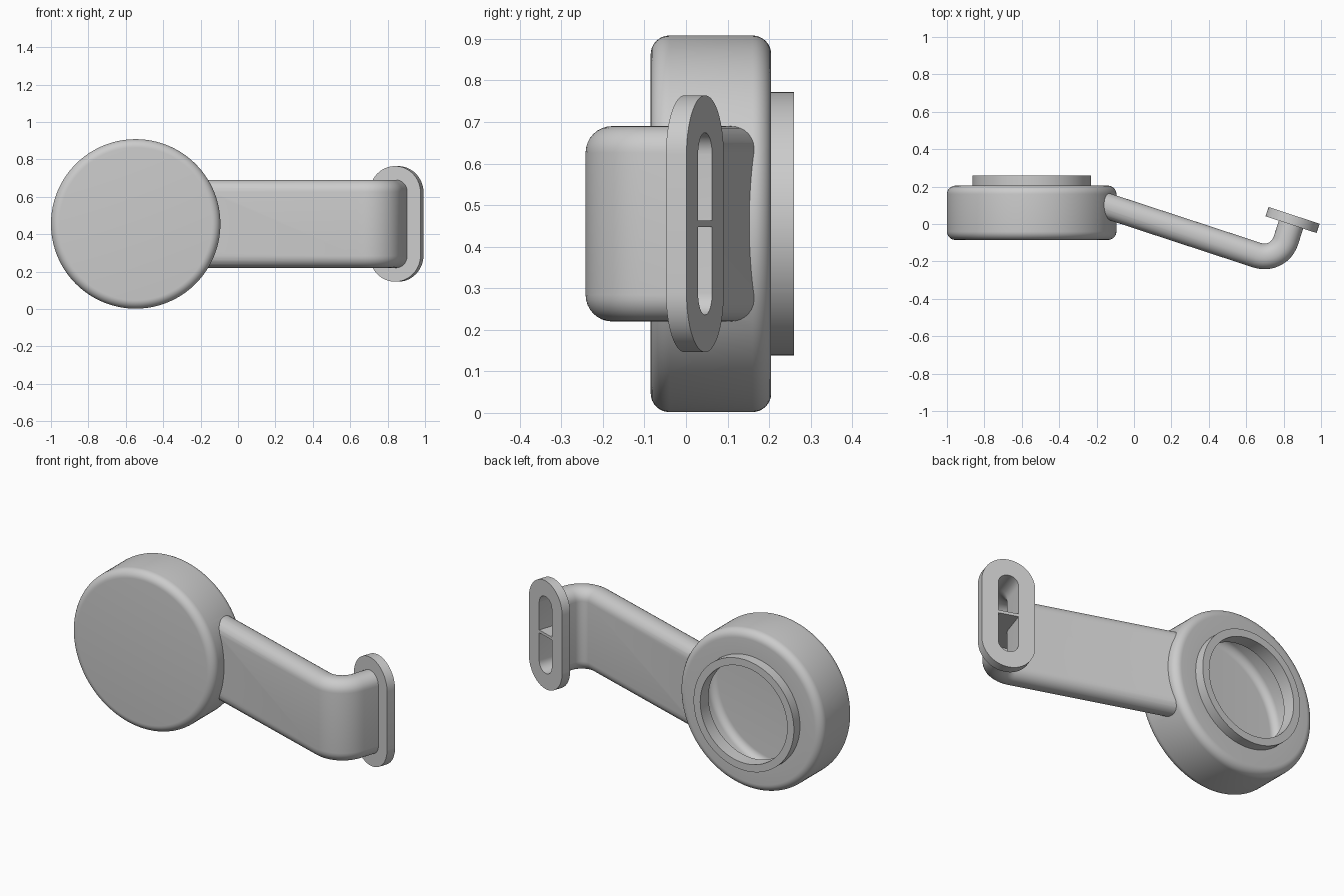
import bpy, bmesh
from math import sin, cos, pi, radians, atan2
from mathutils import Vector

if "Cube" in bpy.data.objects:
    bpy.data.objects.remove(bpy.data.objects["Cube"])

CUP_X, MID_Z = -0.547, 0.455
D = Vector((0.95, -0.312, 0)).normalized()      # arm direction
N = Vector((-D.y, D.x, 0))                      # flange normal
FLANGE = Vector((0.856, 0.046, 0))              # centre of the flange face
CORNER = FLANGE - 0.264 * N                     # where arm and neck axes meet


def finish(bm, name):
    bmesh.ops.remove_doubles(bm, verts=bm.verts, dist=1e-5)
    bmesh.ops.recalc_face_normals(bm, faces=bm.faces)
    me = bpy.data.meshes.new(name)
    bm.to_mesh(me)
    bm.free()
    ob = bpy.data.objects.new(name, me)
    bpy.context.collection.objects.link(ob)
    return ob


def arc(cx, cy, r, a0, a1, n=8):
    return [(cx + r * cos(radians(a0 + (a1 - a0) * i / n)),
             cy + r * sin(radians(a0 + (a1 - a0) * i / n))) for i in range(n + 1)]


def revolve(name, profile):
    """Spin a (radius, y) profile about the cup axis."""
    bm = bmesh.new()
    vs = [bm.verts.new((CUP_X + r, y, MID_Z)) for r, y in profile]
    es = [bm.edges.new(p) for p in zip(vs, vs[1:])]
    bmesh.ops.spin(bm, geom=vs + es, cent=(CUP_X, 0, MID_Z), axis=(0, 1, 0),
                   angle=2 * pi, steps=128, use_duplicate=False)
    return finish(bm, name)


def section(half_w, z0, z1, r_low, r_high, n=8):
    """Rounded rectangle in (side, z), with separate low and high corner radii."""
    pts = []
    for sx, z, r, a in ((1, z0, r_low, -90), (1, z1, r_high, 0),
                        (-1, z1, r_high, 90), (-1, z0, r_low, 180)):
        cz = z + r if z == z0 else z - r
        pts += arc(sx * (half_w - r), cz, r, a, a + 90, n) if r else [(sx * half_w, z)]
    return pts


def sweep(name, path, sec):
    """Loft a section along (point, side vector) stations."""
    bm = bmesh.new()
    rings = [[bm.verts.new(p + side * s + Vector((0, 0, MID_Z + z))) for s, z in sec]
             for p, side in path]
    m = len(sec)
    for a, b in zip(rings, rings[1:]):
        for i in range(m):
            bm.faces.new((a[i], a[(i + 1) % m], b[(i + 1) % m], b[i]))
    bm.faces.new(rings[0])
    bm.faces.new(rings[-1])
    return finish(bm, name)


def bent_path(end_offset, r=0.12, n=12):
    centre = CORNER - r * D + r * N
    path = [(CORNER - 1.03 * D, N)]
    for i in range(n + 1):
        t = pi / 2 * i / n
        path.append((centre + r * (sin(t) * D - cos(t) * N), cos(t) * N - sin(t) * D))
    path.append((FLANGE + end_offset * N, -D))
    return path


def combine(target, other, op):
    mod = target.modifiers.new(op, 'BOOLEAN')
    mod.operation, mod.solver, mod.object = op, 'EXACT', other
    bpy.context.view_layer.objects.active = target
    bpy.ops.object.modifier_apply(modifier=mod.name)
    bpy.data.objects.remove(other)


# round cup with raised ring
F = 0.045
body = revolve("cup_with_hollow_arm",
               [(0, -0.085)] + arc(0.453 - F, -0.085 + F, F, -90, 0)
               + arc(0.453 - F, 0.205 - F, F, 0, 90)
               + [(0.317, 0.205), (0.317, 0.26), (0, 0.26)])

# bent arm and stadium flange
combine(body, sweep("arm", bent_path(-0.02), section(0.0685, -0.235, 0.235, 0.064, 0.064)), 'UNION')
flange = sweep("flange", [(FLANGE - 0.052 * N, -D), (FLANGE, -D)],
               section(0.1435, -0.309, 0.309, 0.143, 0.143, 16))
combine(body, flange, 'UNION')

# cup cavity opening through the ring
G = 0.04
cavity = revolve("cavity_cutter",
                 [(0, -0.065)] + arc(0.433 - G, -0.065 + G, G, -90, 0)
                 + arc(0.433 - G, 0.185 - G, G, 0, 90)
                 + [(0.275, 0.185), (0.275, 0.3), (0, 0.3)])
combine(body, cavity, 'DIFFERENCE')

# two channels through the arm, leaving a thin divider
for z0, z1, lo, hi in ((0.008, 0.219, 0, 0.053), (-0.219, -0.008, 0.053, 0)):
    channel = sweep("channel_cutter", bent_path(0.03), section(0.0545, z0, z1, lo, hi))
    combine(body, channel, 'DIFFERENCE')

bpy.ops.object.select_all(action='DESELECT')
body.select_set(True)
bpy.context.view_layer.objects.active = body
bpy.ops.object.shade_smooth_by_angle(angle=radians(30))
